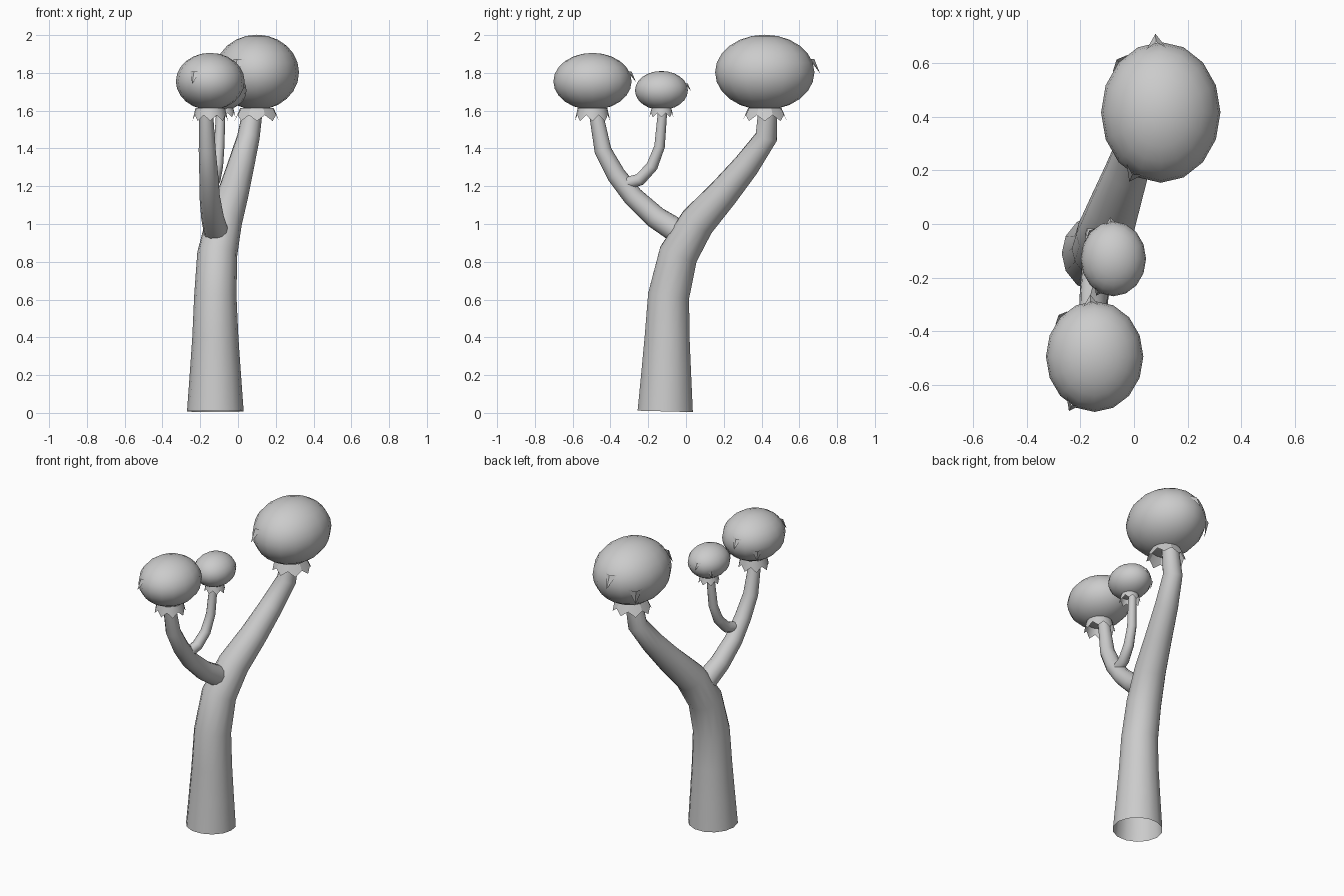
import bpy, bmesh
from math import sin, cos, pi, atan2, sqrt
from mathutils import Vector

if "Cube" in bpy.data.objects:
    bpy.data.objects.remove(bpy.data.objects["Cube"])


def finish(name, bm, angle=60):
    me = bpy.data.meshes.new(name)
    bm.to_mesh(me)
    bm.free()
    ob = bpy.data.objects.new(name, me)
    bpy.context.collection.objects.link(ob)
    bpy.ops.object.select_all(action='DESELECT')
    ob.select_set(True)
    bpy.context.view_layer.objects.active = ob
    bpy.ops.object.shade_smooth_by_angle(angle=angle * pi / 180)
    return ob


# Tapered tube swept through (x, y, z, radius) points
def tube(name, path, sides=14, cap=True):
    pts = [Vector(p[:3]) for p in path]
    bm = bmesh.new()
    rings = []
    for i, p in enumerate(pts):
        t = (pts[min(i + 1, len(pts) - 1)] - pts[max(i - 1, 0)]).normalized()
        q = Vector((0, 0, 1)).rotation_difference(t)
        r = path[i][3]
        rings.append([bm.verts.new(p + q @ Vector((r * cos(2 * pi * k / sides),
                                                   r * sin(2 * pi * k / sides), 0)))
                      for k in range(sides)])
    for a, b in zip(rings, rings[1:]):
        for k in range(sides):
            j = (k + 1) % sides
            bm.faces.new((a[k], a[j], b[j], b[k]))
    if cap:
        bm.faces.new(rings[0][::-1])
    return finish(name, bm)


# Squashed ball foliage
def crown(name, c, rad):
    bm = bmesh.new()
    bmesh.ops.create_uvsphere(bm, u_segments=16, v_segments=12, radius=1)
    for v in bm.verts:
        v.co = Vector((c[i] + v.co[i] * rad[i] for i in range(3)))
    return finish(name, bm)


# Zigzag skirt under the ball
def collar(name, x, y, z0, r_top, r_bot, teeth=8):
    bm = bmesh.new()
    n = teeth * 2
    z1 = 1.615
    top, low = [], []
    for k in range(n):
        a = 2 * pi * k / n
        tip = k % 2 == 0
        r = r_bot if tip else r_bot * 0.93
        z = z0 if tip else z0 + 0.45 * (z1 - z0)
        top.append(bm.verts.new((x + r_top * cos(a), y + r_top * sin(a), z1)))
        low.append(bm.verts.new((x + r * cos(a), y + r * sin(a), z)))
    for k in range(n):
        j = (k + 1) % n
        bm.faces.new((low[k], low[j], top[j], top[k]))
    return finish(name, bm, 25)


# Pointed leaf flaps standing off the ball: (dx, dy, top height, tip height)
FLAPS = [(-0.08, 1.0, 0.36, -0.03), (-0.75, 0.76, -0.08, -0.52), (-0.45, -0.84, 0.36, -0.08)]


def leaf_flaps(name, c, rad):
    bm = bmesh.new()
    for dx, dy, hi, lo in FLAPS:
        a = atan2(dy, dx)

        def on_ball(da, h, k):
            s = sqrt(1 - h * h)
            n = (s * cos(a + da), s * sin(a + da), h)
            return bm.verts.new([c[i] + rad[i] * n[i] * k for i in range(3)])
        left, right = on_ball(-0.18, hi, 0.99), on_ball(0.18, hi, 0.99)
        mid, tip = on_ball(0, hi - 0.03, 1.06), on_ball(0, lo, 1.12)
        bm.faces.new((left, tip, mid))
        bm.faces.new((mid, tip, right))
    return finish(name, bm, 20)


# Trunk and branches
tube("trunk", [(-0.12, -0.11, 0.008, 0.15), (-0.12, -0.105, 0.2, 0.136),
               (-0.12, -0.10, 0.4, 0.122), (-0.12, -0.092, 0.62, 0.112),
               (-0.11, -0.04, 0.84, 0.106), (-0.075, 0.06, 1.01, 0.096),
               (-0.025, 0.20, 1.165, 0.082), (0.015, 0.32, 1.31, 0.071),
               (0.055, 0.425, 1.46, 0.06), (0.085, 0.435, 1.64, 0.05)], cap=False)
tube("front_branch", [(-0.115, -0.035, 0.955, 0.066), (-0.135, -0.16, 1.035, 0.06),
                      (-0.15, -0.28, 1.145, 0.054), (-0.155, -0.37, 1.26, 0.05),
                      (-0.163, -0.44, 1.39, 0.045), (-0.17, -0.485, 1.63, 0.035)], 12)
tube("small_branch", [(-0.14, -0.315, 1.215, 0.034), (-0.125, -0.245, 1.235, 0.033),
                      (-0.11, -0.18, 1.305, 0.031), (-0.10, -0.14, 1.41, 0.028),
                      (-0.09, -0.122, 1.62, 0.024)], 12)

# Foliage heads: centre, radii, collar bottom height, collar radii
HEADS = [("large", (0.10, 0.417, 1.803), (0.223, 0.263, 0.199), 1.545, 0.088, 0.118),
         ("middle", (-0.147, -0.495, 1.755), (0.182, 0.207, 0.151), 1.545, 0.078, 0.094),
         ("small", (-0.077, -0.13, 1.707), (0.122, 0.14, 0.103), 1.565, 0.052, 0.064)]
for name, c, rad, z0, rt, rb in HEADS:
    crown(name + "_crown", c, rad)
    collar(name + "_collar", c[0], c[1], z0, rt, rb)
    leaf_flaps(name + "_leaf_flaps", c, rad)
